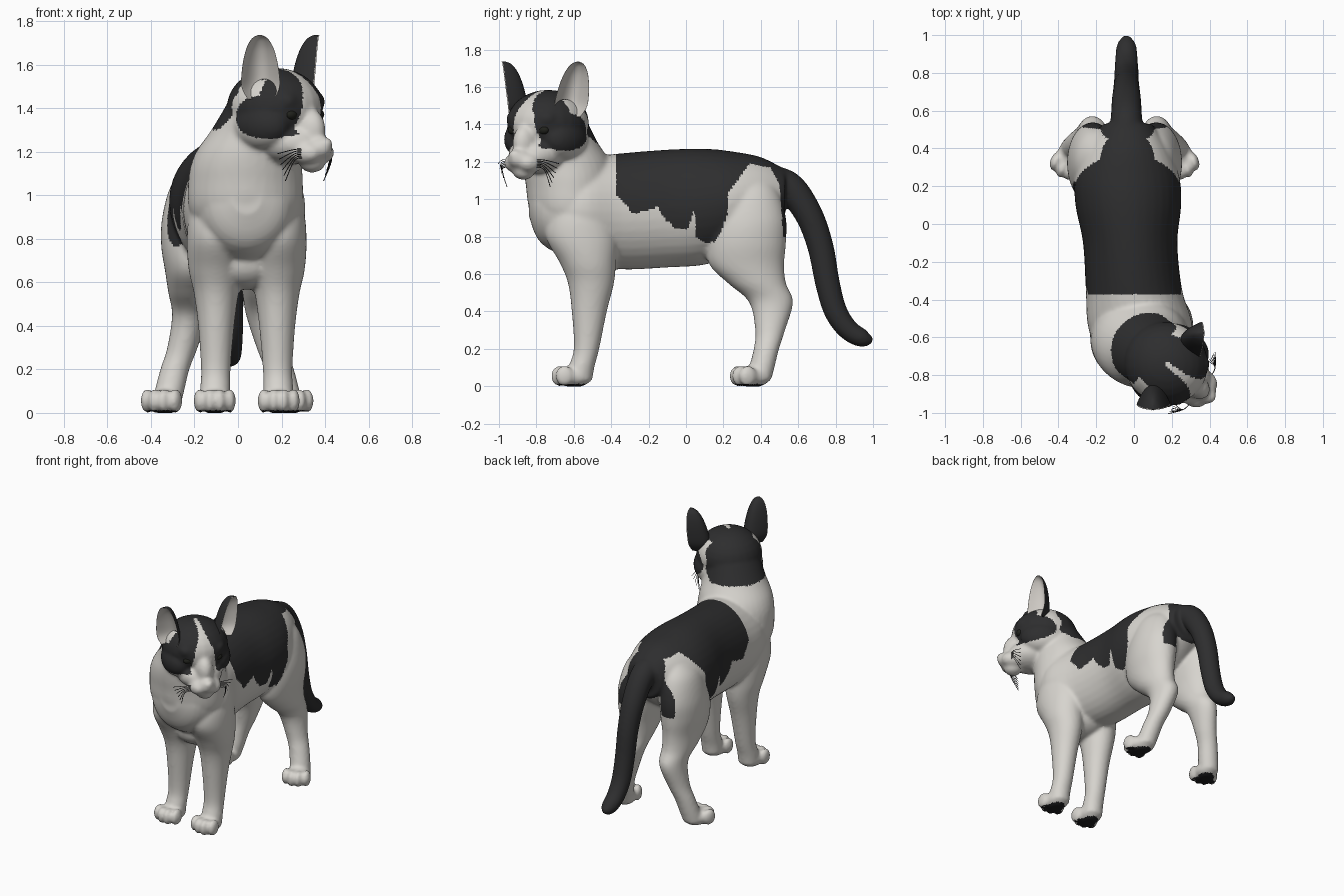
import bpy, bmesh, math
from mathutils import Vector, Matrix

if "Cube" in bpy.data.objects:
    bpy.data.objects.remove(bpy.data.objects["Cube"])


def material(name, rgb):
    m = bpy.data.materials.new(name)
    m.use_nodes = True
    m.diffuse_color = (*rgb, 1)
    b = m.node_tree.nodes["Principled BSDF"]
    b.inputs["Base Color"].default_value = (*rgb, 1)
    b.inputs["Roughness"].default_value = 0.8
    return m


WHITE = material("white_fur", (0.68, 0.66, 0.62))
BLACK = material("black_fur", (0.027, 0.027, 0.028))
PAD = material("paw_pad_black", (0.012, 0.012, 0.013))
INNER = material("inner_ear", (0.64, 0.61, 0.57))
EYE = material("eye_dark", (0.015, 0.016, 0.012))

X, Y, Z = Vector((1, 0, 0)), Vector((0, 1, 0)), Vector((0, 0, 1))
FORWARD = Vector((0.795, -0.605, 0)).normalized()   # direction the face looks
LEFT = Z.cross(FORWARD)
HEAD = Vector((0.17, -0.738, 0))


def head_point(f, l, z):
    return HEAD + FORWARD * f + LEFT * l + Z * z


def spline(rows, steps=5):
    """Catmull-Rom through rows of numbers."""
    pts = [Vector(r) for r in rows]
    out = []
    for i in range(len(pts) - 1):
        p0, p1, p2 = pts[max(i - 1, 0)], pts[i], pts[i + 1]
        p3 = pts[min(i + 2, len(pts) - 1)]
        for k in range(steps):
            t = k / steps
            out.append(0.5 * (2 * p1 + (p2 - p0) * t + (2 * p0 - 5 * p1 + 4 * p2 - p3) * t * t
                              + (3 * p1 - p0 - 3 * p2 + p3) * t ** 3))
    return out + [pts[-1]]


def loft(bm, rows, u=X, v=None, cup=0.0, sides=36):
    """Closed tube of ellipses; each row is x, y, z, radius u, radius v."""
    rows = spline(rows)
    rings = []
    for i, r in enumerate(rows):
        a, b = rows[max(i - 1, 0)], rows[min(i + 1, len(rows) - 1)]
        vv = v or (Vector(b[:3]) - Vector(a[:3])).normalized().cross(u)
        ring = []
        for k in range(sides):
            ang = math.tau * k / sides
            s, c = math.sin(ang), math.cos(ang)
            co = Vector(r[:3]) + u * (r[3] * c) + vv * (r[4] * s - cup * s * s * r[3])
            ring.append(bm.verts.new(co))
        rings.append(ring)
    faces = [bm.faces.new((rings[0])), bm.faces.new(rings[-1])]
    for p, q in zip(rings, rings[1:]):
        for k in range(sides):
            j = (k + 1) % sides
            f = bm.faces.new((p[k], p[j], q[j], q[k]))
            f.material_index = int(math.sin(math.tau * (k + 0.5) / sides) > -0.25)
            faces.append(f)
    bmesh.ops.recalc_face_normals(bm, faces=faces)


def ellipsoid(bm, centre, radii, ahead=-Y):
    side = Z.cross(ahead)
    rot = Matrix((ahead, side, Z)).transposed().to_4x4()
    bmesh.ops.create_uvsphere(bm, u_segments=24, v_segments=14, radius=1,
                              matrix=Matrix.Translation(centre) @ rot @ Matrix.Diagonal((*radii, 1)))


def make_object(name, bm, mats):
    me = bpy.data.meshes.new(name)
    bm.to_mesh(me)
    bm.free()
    for m in mats:
        me.materials.append(m)
    me.shade_smooth()
    ob = bpy.data.objects.new(name, me)
    bpy.context.collection.objects.link(ob)
    return ob


def paw(bm, x, y, ahead):
    base = Vector((x, y, 0))
    side = Z.cross(ahead)
    ellipsoid(bm, base + Z * 0.052, (0.10, 0.078, 0.058), ahead)
    for i in range(4):
        o = i - 1.5
        toe = base + side * (o * 0.046) + ahead * (0.076 - 0.012 * o * o) + Z * 0.055
        ellipsoid(bm, toe, (0.05, 0.028, 0.056), ahead)


bm = bmesh.new()

# Torso and breastbone
loft(bm, [(0.04, -0.84, 0.99, 0.07, 0.08), (0.04, -0.77, 0.96, 0.19, 0.20),
          (0.035, -0.56, 0.94, 0.275, 0.28), (0.00, -0.35, 0.935, 0.255, 0.31),
          (-0.02, -0.1, 0.95, 0.25, 0.315), (-0.03, 0.1, 0.96, 0.28, 0.31),
          (-0.035, 0.25, 0.98, 0.275, 0.275), (-0.035, 0.4, 1.01, 0.215, 0.215),
          (-0.035, 0.53, 1.03, 0.13, 0.13)], X, Z)
ellipsoid(bm, (0.035, -0.51, 0.69), (0.16, 0.17, 0.125))

# Neck
loft(bm, [(0.035, -0.58, 0.78, 0.16, 0.10), (0.035, -0.61, 0.92, 0.255, 0.215),
          (0.035, -0.62, 1.08, 0.262, 0.237), (0.045, -0.635, 1.19, 0.242, 0.235),
          (0.08, -0.67, 1.3, 0.202, 0.20), (0.12, -0.71, 1.42, 0.17, 0.18)], X, Y)

# Tail
loft(bm, [(-0.04, 0.40, 1.08, 0.10, 0.10), (-0.04, 0.54, 1.07, 0.085, 0.085),
          (-0.04, 0.65, 0.93, 0.078, 0.075), (-0.04, 0.718, 0.75, 0.07, 0.07),
          (-0.04, 0.757, 0.55, 0.066, 0.066), (-0.04, 0.80, 0.40, 0.064, 0.062),
          (-0.04, 0.87, 0.30, 0.06, 0.056), (-0.04, 0.95, 0.255, 0.05, 0.047),
          (-0.04, 1.0, 0.25, 0.015, 0.015)], X)

# Legs: rows hold sideways offset, y, z, half width, half depth
front_leg = [(0.13, -0.56, 1.02, 0.07, 0.09), (0.135, -0.57, 0.93, 0.125, 0.16),
             (0.145, -0.56, 0.8, 0.13, 0.19), (0.142, -0.525, 0.66, 0.125, 0.15),
             (0.14, -0.508, 0.55, 0.103, 0.123), (0.14, -0.517, 0.4, 0.083, 0.094),
             (0.142, -0.532, 0.2, 0.068, 0.068), (0.145, -0.56, 0.1, 0.07, 0.07),
             (0.145, -0.57, 0.03, 0.07, 0.07)]
hind_leg = [(0.12, 0.34, 1.14, 0.05, 0.07), (0.14, 0.335, 1.05, 0.115, 0.155),
            (0.165, 0.33, 0.9, 0.133, 0.205), (0.17, 0.32, 0.77, 0.133, 0.215),
            (0.17, 0.325, 0.65, 0.115, 0.20), (0.17, 0.38, 0.55, 0.10, 0.155),
            (0.17, 0.455, 0.45, 0.083, 0.118), (0.205, 0.45, 0.3, 0.07, 0.08),
            (0.24, 0.43, 0.2, 0.067, 0.068), (0.265, 0.405, 0.1, 0.068, 0.068),
            (0.28, 0.39, 0.03, 0.065, 0.065)]
for s in (1, -1):
    for rows, mid in ((front_leg, 0.04), (hind_leg, -0.05)):
        loft(bm, [(mid + s * r[0], *r[1:]) for r in rows], X, Y)
    paw(bm, 0.04 + s * 0.147, -0.60, -Y)
    paw(bm, -0.05 + s * 0.285, 0.355, Vector((s * 0.35, -1, 0)).normalized())

# Head: skull, jaw, bridge, nose, chin, then paired cheeks and whisker pads
for f, z, radii in ((0.0, 1.405, (0.225, 0.218, 0.18)), (0.09, 1.24, (0.17, 0.15, 0.10)),
                    (0.185, 1.30, (0.095, 0.065, 0.105)), (0.23, 1.215, (0.09, 0.07, 0.06)),
                    (0.285, 1.235, (0.04, 0.036, 0.032)), (0.215, 1.15, (0.06, 0.06, 0.047))):
    ellipsoid(bm, head_point(f, 0, z), radii, FORWARD)
for s in (1, -1):
    ellipsoid(bm, head_point(0.02, s * 0.13, 1.32), (0.15, 0.10, 0.11), FORWARD)
    ellipsoid(bm, head_point(0.215, s * 0.045, 1.195), (0.08, 0.062, 0.055), FORWARD)
    ellipsoid(bm, head_point(0.12, s * 0.10, 1.43), (0.08, 0.065, 0.055), FORWARD)

# Fuse the parts into one skin
body = make_object("cat_body", bm, [])
remesh = body.modifiers.new("fuse", 'REMESH')
remesh.mode, remesh.voxel_size = 'VOXEL', 0.0115
smooth = body.modifiers.new("soften", 'SMOOTH')
smooth.factor, smooth.iterations = 0.5, 7
fused = bpy.data.meshes.new_from_object(body.evaluated_get(bpy.context.evaluated_depsgraph_get()))
body.modifiers.clear()
body.data = fused
for m in (WHITE, BLACK, PAD):
    fused.materials.append(m)
for v in fused.vertices:
    if v.co.z < 0:
        v.co.z = 0
fused.shade_smooth()

# Coat markings
SADDLE = [(-0.37, 1.02), (-0.34, 0.99), (-0.28, 0.92), (-0.15, 0.96), (-0.11, 0.89), (-0.05, 0.84),
          (0.01, 0.84), (0.045, 0.95), (0.055, 0.80), (0.1, 0.77), (0.15, 0.77), (0.19, 0.83),
          (0.22, 0.92), (0.225, 1.03), (0.28, 1.11), (0.34, 1.19), (0.45, 1.17), (0.5, 1.08),
          (0.52, 0.8), (0.6, 0.8)]
BLAZE = [(1.2, 0.10), (1.35, 0.08), (1.45, 0.06), (1.54, 0.022), (1.58, 0.014), (1.7, 0.014)]


def lookup(table, t):
    for (a, p), (b, q) in zip(table, table[1:]):
        if t <= b:
            return p + (q - p) * max(t - a, 0) / (b - a)
    return table[-1][1]


def is_black(c):
    if c.y > 0.6:
        return True
    if c.y > -0.37:
        return c.z > 0.76 and c.z > lookup(SADDLE, c.y)
    if c.z < 1.25:
        return False
    d = c - HEAD
    f, l, z = d.dot(FORWARD), abs(d.dot(LEFT)), c.z
    if z > 1.53:
        return f < 0 or l > lookup(BLAZE, z)
    if f < -0.07:
        return z > 1.30 and l < 0.19
    patch = ((f - 0.1) / 0.17) ** 2 + ((z - 1.36) / 0.10) ** 2 < 1
    return l > lookup(BLAZE, z) and (patch or (f > 0.06 and z > 1.36))


def coat_slot(face):
    c = face.center
    if c.z < 0.012 and face.normal.z < -0.8:
        return 2
    return int(is_black(c))


fused.polygons.foreach_set("material_index", [coat_slot(p) for p in fused.polygons])

# Ears: deeply cupped leaves, pale inside and black behind
for name, base, tip, u, n in (("left_ear", (0.345, -0.625, 1.44), (0.37, -0.578, 1.735), -Y, X),
                              ("right_ear", (0.105, -0.945, 1.44), (0.10, -0.982, 1.735), -X, -Y)):
    bm = bmesh.new()
    a, b = Vector(base), Vector(tip)
    loft(bm, [(*a.lerp(b, t), w, 0.012) for t, w in
              ((0, 0.06), (0.2, 0.088), (0.5, 0.083), (0.75, 0.067), (0.9, 0.047),
               (0.97, 0.028), (1, 0.008))], u, n, cup=1.05)
    make_object(name, bm, [BLACK, INNER])

# Eyes
for name, s in (("left_eye", 1), ("right_eye", -1)):
    bm = bmesh.new()
    ellipsoid(bm, head_point(0.173, s * 0.10, 1.37), (0.024, 0.034, 0.024), FORWARD)
    make_object(name, bm, [EYE])

# Whiskers
whiskers = bpy.data.curves.new("whiskers", 'CURVE')
whiskers.dimensions = '3D'
whiskers.bevel_depth, whiskers.bevel_resolution = 0.002, 0
whiskers.materials.append(BLACK)
for s in (1, -1):
    for i in range(6):
        drop = 0.025 * i
        path = spline([head_point(0.23, s * 0.08, 1.21 - 0.008 * i),
                       head_point(0.22, s * 0.14, 1.21 - 0.4 * drop),
                       head_point(0.17, s * (0.205 - 0.012 * i), 1.19 - drop)], 4)
        sp = whiskers.splines.new('POLY')
        sp.points.add(len(path) - 1)
        for pt, co in zip(sp.points, path):
            pt.co = (*co, 1)
bpy.context.collection.objects.link(bpy.data.objects.new("whiskers", whiskers))
